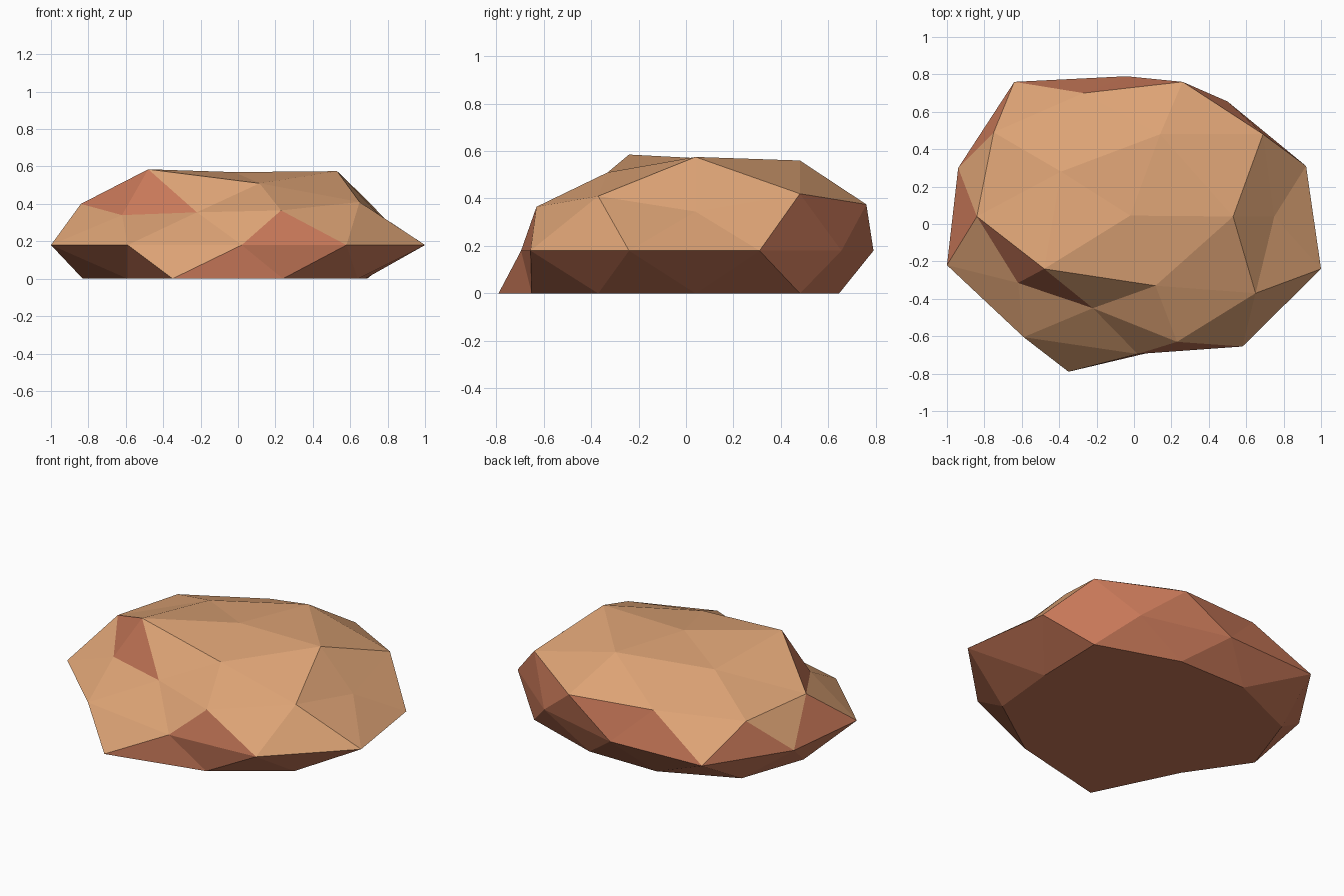
import bpy, bmesh

if "Cube" in bpy.data.objects:
    bpy.data.objects.remove(bpy.data.objects["Cube"])

# Rock built from stacked rings (a dented icosphere with a cut-off base)
base = [(-.59, -.30), (-.35, -.79), (.24, -.65), (.64, -.37), (.68, .04),
        (.69, .48), (.20, .645), (-.25, .645), (-.69, .45), (-.83, .05)]
waist = [(-1, -.22), (-.59, -.605), (.02, -.695), (.58, -.655), (1, -.24),
         (.92, .31), (.50, .655), (-.04, .79), (-.64, .76), (-.94, .30)]
shoulder = [(-.62, -.315, .34), (-.22, -.45, .355), (.23, -.63, .365), (.65, -.37, .41),
            (.75, .04, .345), (.69, .48, .42), (.26, .76, .375), (-.27, .70, .40),
            (-.75, .49, .38), (-.84, .04, .40)]
crown = [(-.48, -.24, .585), (.115, -.33, .51), (.53, .04, .575),
         (.14, .48, .56), (-.39, .28, .52)]
peak = (-.02, .045, .57)


def material(name, colour):
    m = bpy.data.materials.new(name)
    m.diffuse_color = (*colour, 1)
    m.use_nodes = True
    m.node_tree.nodes["Principled BSDF"].inputs["Base Color"].default_value = m.diffuse_color
    return m


bm = bmesh.new()


def ring(points, z=None):
    return [bm.verts.new(p if z is None else (*p, z)) for p in points]


b, w = ring(base, 0), ring(waist, .18)
s, c = ring(shoulder), ring(crown)
top = bm.verts.new(peak)

# Flat underside and the bands on either side of the waist
bm.faces.new(b[::-1])
for i in range(10):
    j = (i + 1) % 10
    bm.faces.new((w[j], w[i], b[i]))
    bm.faces.new((w[j], b[i], b[j]))
    bm.faces.new((w[i], w[j], s[i]))
    bm.faces.new((w[j], s[j], s[i]))

# Crown and peak
for k in range(5):
    n = (k + 1) % 5
    mid, after = s[2 * k + 1], s[(2 * k + 2) % 10]
    bm.faces.new((s[2 * k], mid, c[k]))
    bm.faces.new((mid, after, c[n]))
    bm.faces.new((mid, c[n], c[k]))
    bm.faces.new((c[k], c[n], top))

# Upward faces are sandy, steep and downward faces are reddish
bm.normal_update()
for f in bm.faces:
    f.material_index = 0 if f.normal.z > .54 else 1

mesh = bpy.data.meshes.new("rock")
bm.to_mesh(mesh)
bm.free()
mesh.materials.append(material("sandy_tan", (.73, .37, .18)))
mesh.materials.append(material("red_clay", (.58, .19, .10)))
rock = bpy.data.objects.new("rock", mesh)
bpy.context.collection.objects.link(rock)
